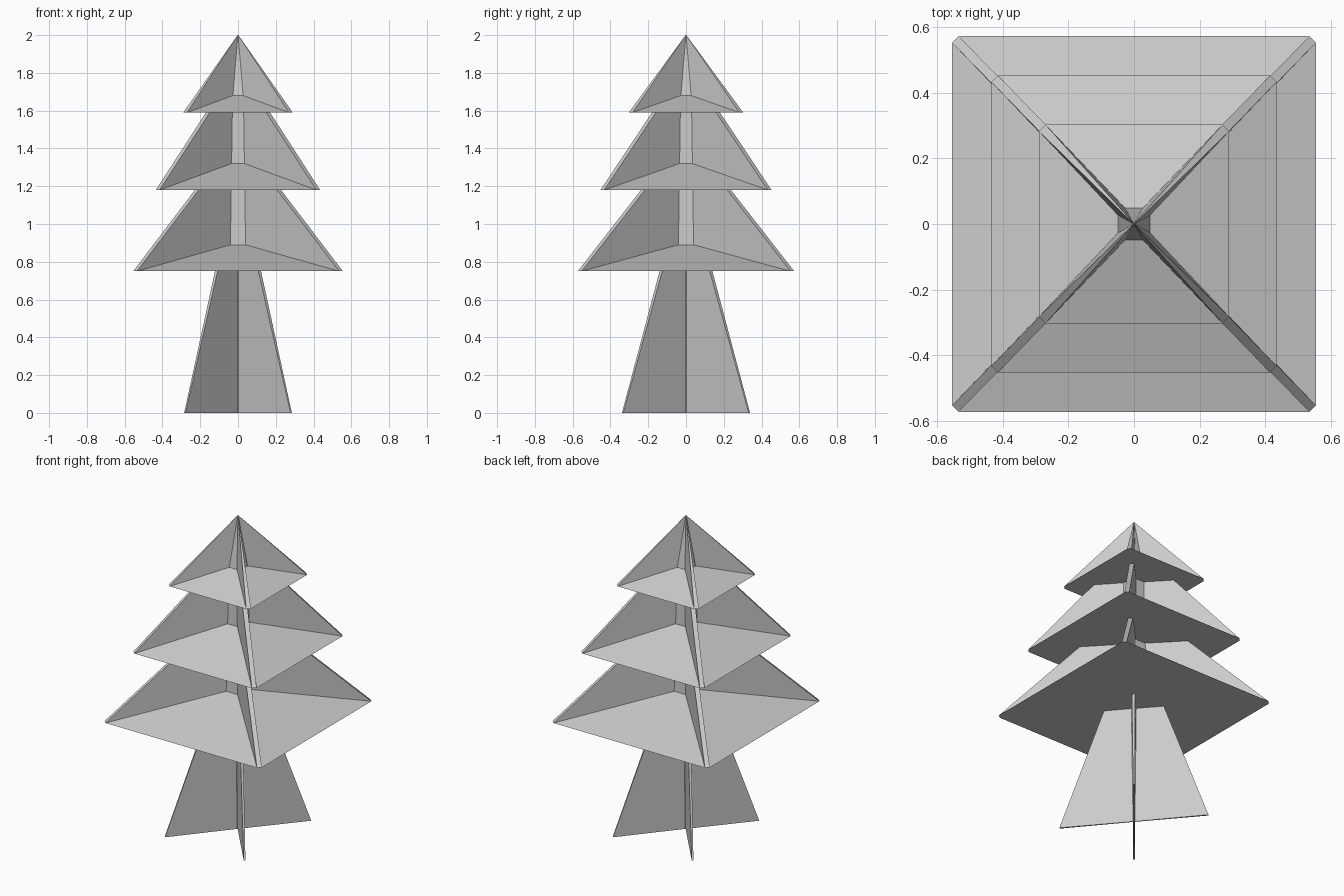
import bpy

if "Cube" in bpy.data.objects:
    bpy.data.objects.remove(bpy.data.objects["Cube"])


def ring(tip, valley, z):
    """Four-armed star outline, counter-clockwise from the front valley.
    tip = (x, y, chamfer), valley = (half width, distance from axis)."""
    x, y, c = tip
    w, d = valley
    zt, zv = z
    quarter = [(w, -d, zv), (x - c, -y, zt), (x, -y + c, zt), (d, -w, zv)]
    right = quarter + [(px, -py, pz) for px, py, pz in reversed(quarter)]
    return right + [(-px, py, pz) for px, py, pz in reversed(right)]


def make(name, verts, faces):
    mesh = bpy.data.meshes.new(name)
    mesh.from_pydata(verts, [], faces)
    mesh.validate()
    obj = bpy.data.objects.new(name, mesh)
    bpy.context.collection.objects.link(obj)
    return obj


def star_loft(name, low, high, skirt):
    n = len(low)
    faces = []
    for i in range(n):
        j = (i + 1) % n
        faces.append((i, j, n + j, n + i))
    tips = [i for i in range(n) if i % 4 in (1, 2)]
    if skirt:
        # Sloping skirt from each straight bottom edge up to the core
        for k in range(4):
            a = 4 * k + 2
            faces.append(tuple((a + s) % n for s in (3, 2, 1, 0)))
        faces.append(tuple(reversed(tips)))
    else:
        faces.append(tuple(reversed(range(n))))
    faces.append(tuple(range(n, 2 * n)))
    return make(name, low + high, faces)


# Trunk: two thin crossed plates, tapering upward
star_loft("trunk",
          ring((0.285, 0.339, 0.007), (0.002, 0.006), (0, 0)),
          ring((0.122, 0.140, 0.014), (0.002, 0.018), (0.75, 0.75)), False)

# Branch tiers: name, base tip, base z, core z, core half width, top tip, top z, top core
tiers = [
    ("lower_branches", (0.555, 0.573, 0.02), 0.75, 0.89, 0.040, (0.228, 0.238, 0.02), 1.18, 0.036),
    ("middle_branches", (0.435, 0.453, 0.02), 1.18, 1.32, 0.034, (0.170, 0.180, 0.02), 1.59, 0.030),
    ("top_branches", (0.290, 0.303, 0.02), 1.59, 1.68, 0.027, (0.002, 0.002, 0.001), 2.0, 0.0005),
]
for name, tip, z0, zc, w, top, z1, wt in tiers:
    gap = 0.022
    top_gap = gap if z1 < 2 else 0.001
    star_loft(name,
              ring(tip, (w, w + gap), (z0, zc)),
              ring(top, (wt, wt + top_gap), (z1, z1)), True)
